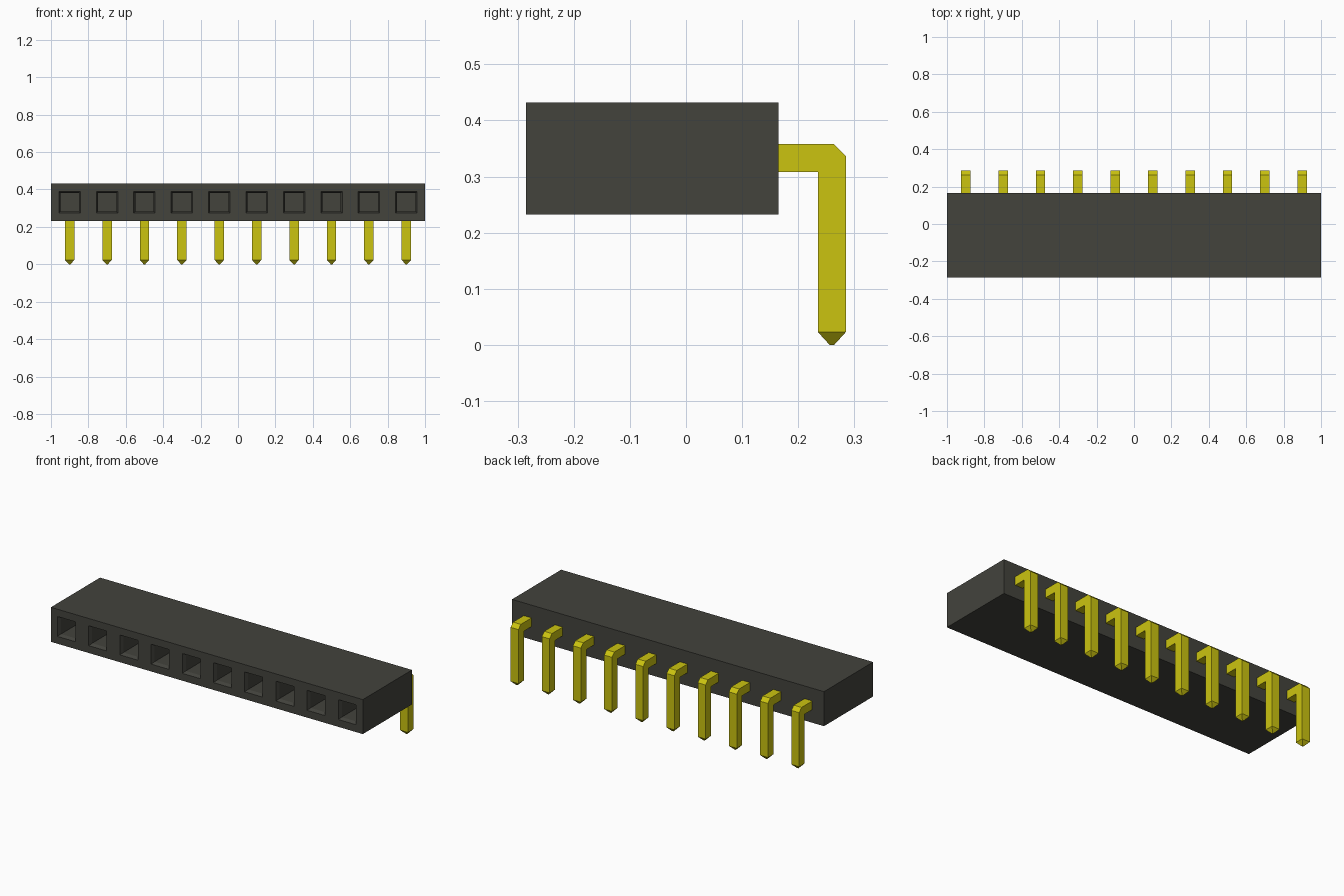
import bpy, bmesh
from mathutils import Vector

if "Cube" in bpy.data.objects:
    bpy.data.objects.remove(bpy.data.objects["Cube"], do_unlink=True)

COUNT, PITCH = 10, 0.2
BACK, FRONT = 0.165, -0.285
BOTTOM, TOP = 0.232, 0.432


def material(name, color):
    m = bpy.data.materials.new(name)
    m.use_nodes = True
    m.diffuse_color = color
    m.node_tree.nodes["Principled BSDF"].inputs["Base Color"].default_value = color
    return m


def finish(bm, name, mat):
    bmesh.ops.recalc_face_normals(bm, faces=bm.faces[:])
    mesh = bpy.data.meshes.new(name)
    bm.to_mesh(mesh)
    bm.free()
    mesh.materials.append(mat)
    ob = bpy.data.objects.new(name, mesh)
    bpy.context.collection.objects.link(ob)
    return ob


plastic = material("dark grey plastic", (0.056, 0.056, 0.046, 1))
brass = material("yellow metal", (0.60, 0.55, 0.005, 1))

# Housing: a box split into one square cell per socket
bm = bmesh.new()
bmesh.ops.create_cube(bm, size=1)
for v in bm.verts:
    v.co = Vector((v.co.x * COUNT * PITCH,
                   BACK if v.co.y > 0 else FRONT,
                   TOP if v.co.z > 0 else BOTTOM))
for i in range(1, COUNT):
    bmesh.ops.bisect_plane(bm, geom=bm.verts[:] + bm.edges[:] + bm.faces[:],
                           plane_co=((i - COUNT / 2) * PITCH, 0, 0), plane_no=(1, 0, 0))

# Sockets: square openings with a tapered lip and a deep shaft
bm.normal_update()
cells = [f for f in bm.faces if f.normal.y < -0.9]
bmesh.ops.inset_individual(bm, faces=cells, thickness=0.06)
bmesh.ops.inset_individual(bm, faces=cells, thickness=0.012, depth=-0.02)
bmesh.ops.inset_individual(bm, faces=cells, thickness=0.0, depth=-0.3)
finish(bm, "housing", plastic)


# Pins: bent square wire with a cut outer corner and a pointed tip
def pin(x):
    w, tip = 0.025, 0.004
    mid, inner, outer = 0.26, 0.235, 0.285
    low, high, cut, shoulder = 0.308, 0.358, 0.022, 0.023
    profile = [(BACK, low), (inner, low), (inner, shoulder), (outer, shoulder),
               (outer, high - cut), (outer - cut, high), (BACK, high)]
    bm = bmesh.new()
    side = bm.faces.new([bm.verts.new((x - w, y, z)) for y, z in profile])
    moved = bmesh.ops.extrude_face_region(bm, geom=[side])["geom"]
    bmesh.ops.translate(bm, vec=(2 * w, 0, 0),
                        verts=[g for g in moved if isinstance(g, bmesh.types.BMVert)])
    bmesh.ops.recalc_face_normals(bm, faces=bm.faces[:])
    end = min(bm.faces, key=lambda f: f.calc_center_median().z)
    moved = bmesh.ops.extrude_face_region(bm, geom=[end])["geom"]
    bm.faces.remove(end) if end.is_valid else None
    for v in [g for g in moved if isinstance(g, bmesh.types.BMVert)]:
        v.co = Vector((x + (tip if v.co.x > x else -tip),
                       mid + (tip if v.co.y > mid else -tip), 0))
    return bm


for i in range(COUNT):
    finish(pin((i - (COUNT - 1) / 2) * PITCH), f"pin_{i + 1}", brass)
